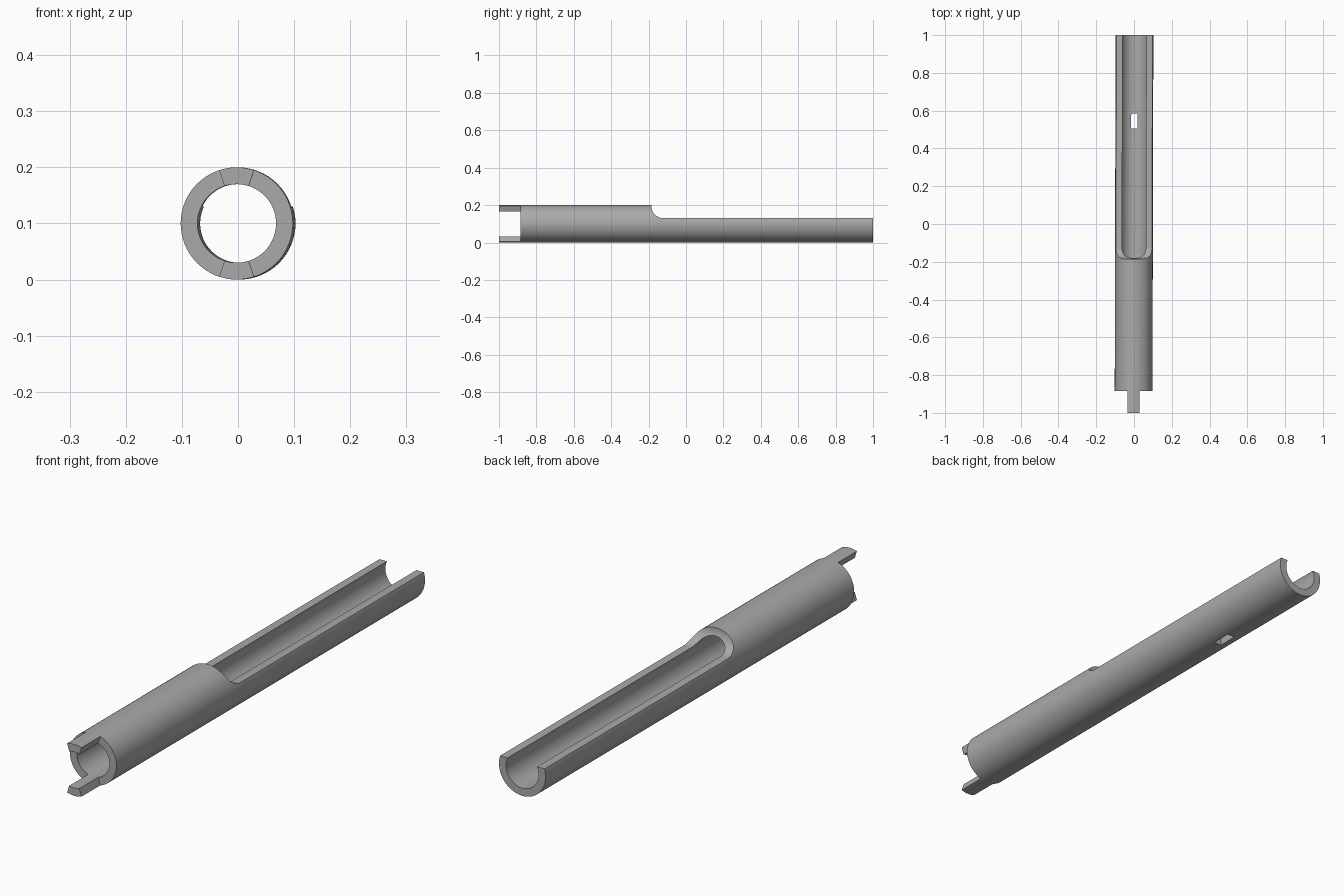
import bpy, bmesh
from math import sin, cos, pi, radians

OUTER, INNER, AXIS_Z = 0.1, 0.07, 0.1

if "Cube" in bpy.data.objects:
    bpy.data.objects.remove(bpy.data.objects["Cube"], do_unlink=True)

grey = bpy.data.materials.new("plain_grey")
grey.use_nodes = True
colour = (0.4, 0.4, 0.4, 1)
grey.diffuse_color = colour
grey.node_tree.nodes["Principled BSDF"].inputs["Base Color"].default_value = colour


def prism(name, points, shift):
    """Extrude a closed 3D outline along a vector."""
    bm = bmesh.new()
    face = bm.faces.new([bm.verts.new(p) for p in points])
    ext = bmesh.ops.extrude_face_region(bm, geom=[face])
    bmesh.ops.translate(bm, vec=shift, verts=[v for v in ext["geom"] if isinstance(v, bmesh.types.BMVert)])
    bmesh.ops.recalc_face_normals(bm, faces=bm.faces)
    mesh = bpy.data.meshes.new(name)
    bm.to_mesh(mesh)
    bm.free()
    obj = bpy.data.objects.new(name, mesh)
    bpy.context.collection.objects.link(obj)
    return obj


def rod(name, radius, y0, y1, sides=64):
    ring = [(radius * cos(2 * pi * i / sides), y0, AXIS_Z + radius * sin(2 * pi * i / sides))
            for i in range(sides)]
    return prism(name, ring, (0, y1 - y0, 0))


# Round barrel and the shapes cut from it
barrel = rod("slotted_tube", OUTER, -1, 1)
cutters = [rod("bore_cutter", INNER, -1.1, 1.1)]

# Open trough with a rounded shoulder
fillet = 0.065
outline = [(-0.5, 1.1, 0.13), (-0.5, 1.1, 0.3), (-0.5, -0.12 - fillet, 0.3)]
for i in range(13):
    a = pi / 2 * i / 12
    outline.append((-0.5, -0.12 - fillet * cos(a), 0.13 + fillet * (1 - sin(a))))
cutters.append(prism("trough_cutter", outline, (1, 0, 0)))

# Side notches that leave an upper and a lower prong at the front
half = radians(18)
for side, label in ((1, "left"), (-1, "right")):
    x, z = side * 0.5 * sin(half), 0.5 * cos(half)
    cutters.append(prism(label + "_notch_cutter",
                         [(0, -1.1, AXIS_Z), (x, -1.1, AXIS_Z + z), (x, -1.1, AXIS_Z - z)],
                         (0, 0.215, 0)))

# Small slot through the floor
cutters.append(prism("slot_cutter", [(-0.016, 0.505, -0.1), (0.016, 0.505, -0.1),
                                     (0.016, 0.585, -0.1), (-0.016, 0.585, -0.1)], (0, 0, 0.2)))

for cutter in cutters:
    mod = barrel.modifiers.new(cutter.name, "BOOLEAN")
    mod.operation, mod.solver, mod.object = "DIFFERENCE", "EXACT", cutter

# Bake the cuts, then lean the tube very slightly sideways
depsgraph = bpy.context.evaluated_depsgraph_get()
baked = bpy.data.meshes.new_from_object(barrel.evaluated_get(depsgraph))
barrel.modifiers.clear()
barrel.data = baked
for v in baked.vertices:
    v.co.x += 0.0025 * v.co.y
baked.materials.clear()
baked.materials.append(grey)
for cutter in cutters:
    bpy.data.objects.remove(cutter, do_unlink=True)

bpy.ops.object.select_all(action="DESELECT")
barrel.select_set(True)
bpy.context.view_layer.objects.active = barrel
bpy.ops.object.shade_smooth_by_angle(angle=radians(30))
